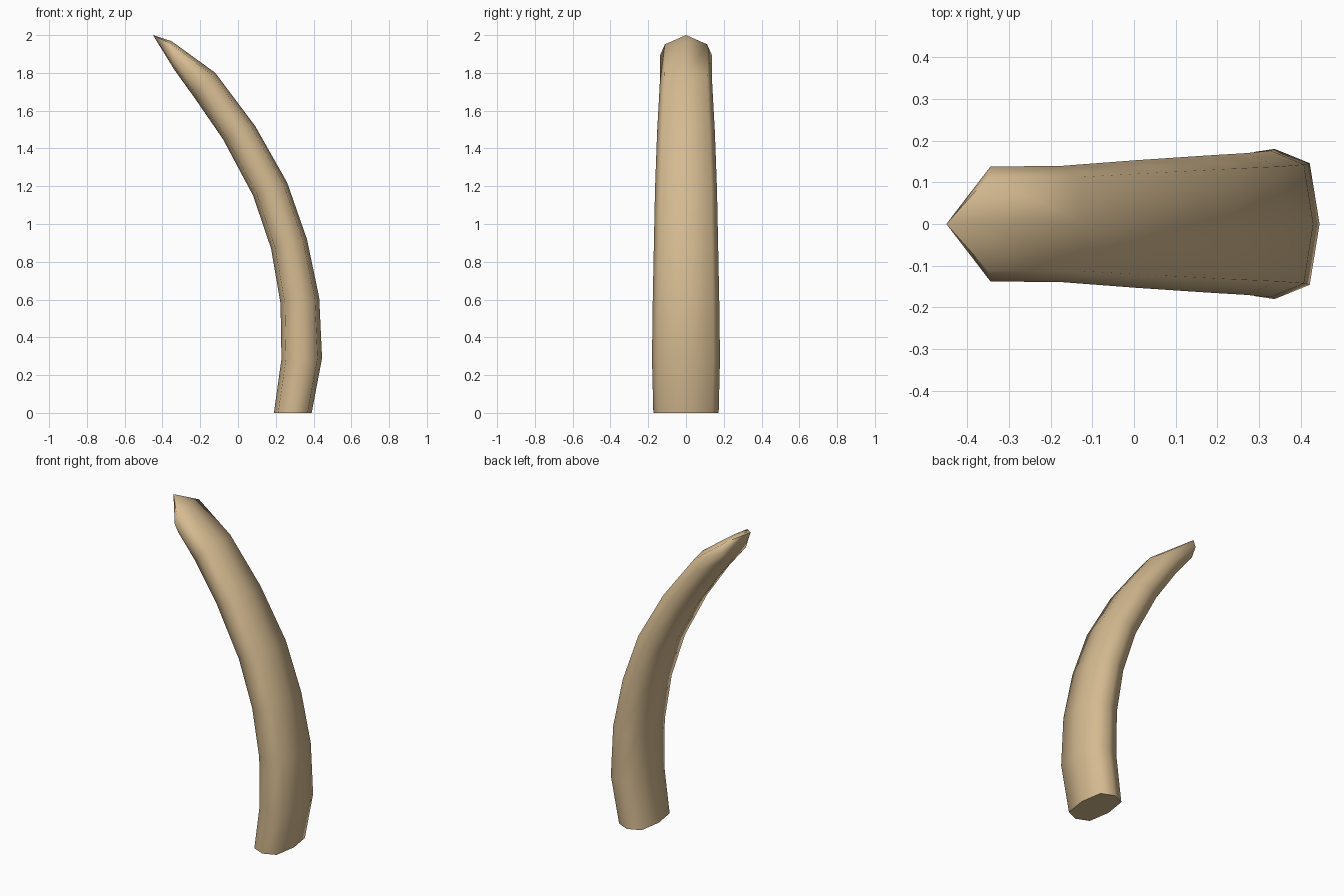
import bpy, bmesh, math
from mathutils import Vector

if "Cube" in bpy.data.objects:
    bpy.data.objects.remove(bpy.data.objects["Cube"])

# Colour
ivory = bpy.data.materials.new("warm ivory")
ivory.diffuse_color = (0.66, 0.49, 0.28, 1)
ivory.use_nodes = True
ivory.node_tree.nodes["Principled BSDF"].inputs["Base Color"].default_value = ivory.diffuse_color

# Each ring: outer x, outer z, inner x, inner z, half width in y
RINGS = [
    (0.39, 0.00, 0.19, 0.00, 0.173),
    (0.445, 0.29, 0.23, 0.285, 0.18),
    (0.43, 0.61, 0.225, 0.58, 0.176),
    (0.365, 0.92, 0.175, 0.87, 0.17),
    (0.26, 1.22, 0.08, 1.15, 0.164),
    (0.09, 1.52, -0.08, 1.45, 0.153),
    (-0.12, 1.80, -0.235, 1.675, 0.139),
    (-0.352, 1.968, -0.336, 1.815, 0.138),
]
TIP = (-0.45, 0, 2.0)
# Slightly squared eight-sided section: (across, sideways)
SECTION = [(1, 0), (0.78, 0.81), (0, 1), (-0.78, 0.81),
           (-1, 0), (-0.78, -0.81), (0, -1), (0.78, -0.81)]

bm = bmesh.new()
loops = []
for ox, oz, ix, iz, w in RINGS:
    outer, inner = Vector((ox, 0, oz)), Vector((ix, 0, iz))
    mid, half = (outer + inner) / 2, (outer - inner) / 2
    loops.append([bm.verts.new(mid + half * a + Vector((0, w * b, 0)))
                  for a, b in SECTION])

# Curved body
n = len(SECTION)
for low, high in zip(loops, loops[1:]):
    for i in range(n):
        j = (i + 1) % n
        bm.faces.new((low[i], low[j], high[j], high[i]))

# Flat base and pointed end
bm.faces.new(loops[0])
tip = bm.verts.new(TIP)
for i in range(n):
    bm.faces.new((loops[-1][i], loops[-1][(i + 1) % n], tip))

bmesh.ops.recalc_face_normals(bm, faces=bm.faces)
mesh = bpy.data.meshes.new("curved_tusk")
bm.to_mesh(mesh)
bm.free()
mesh.materials.append(ivory)

tusk = bpy.data.objects.new("curved_tusk", mesh)
bpy.context.collection.objects.link(tusk)
bpy.context.view_layer.objects.active = tusk
tusk.select_set(True)
bpy.ops.object.shade_smooth_by_angle(angle=math.radians(60))
